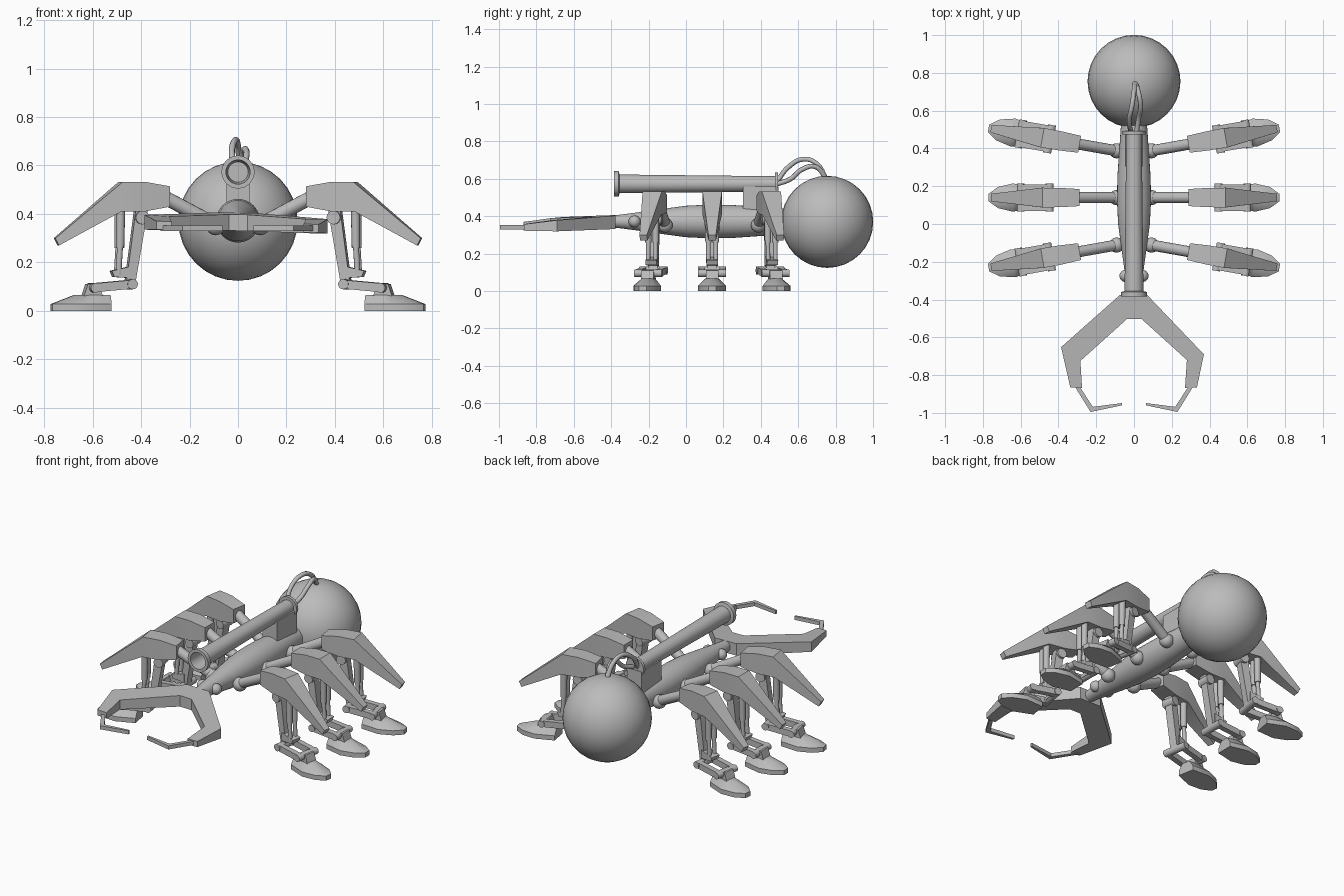
import bpy, bmesh
from math import radians, cos, sin, pi
from mathutils import Matrix, Vector

cube = bpy.data.objects.get("Cube")
if cube:
    bpy.data.objects.remove(cube, do_unlink=True)

grey = bpy.data.materials.new("plain grey")
grey.use_nodes = True
grey.diffuse_color = (0.5, 0.5, 0.5, 1)
grey.node_tree.nodes["Principled BSDF"].inputs["Base Color"].default_value = (0.5, 0.5, 0.5, 1)
IDENTITY = Matrix.Identity(4)


def finish(name, bm, place=IDENTITY):
    """Turn a bmesh into a placed object, smooth except at sharp edges."""
    bm.transform(place)
    bmesh.ops.recalc_face_normals(bm, faces=bm.faces)
    mesh = bpy.data.meshes.new(name)
    bm.to_mesh(mesh)
    bm.free()
    mesh.shade_smooth()
    mesh.set_sharp_from_angle(angle=radians(32))
    mesh.materials.append(grey)
    ob = bpy.data.objects.new(name, mesh)
    bpy.context.collection.objects.link(ob)
    return ob


def loft(name, rings, place=IDENTITY):
    """Skin a row of closed rings and cap both ends."""
    bm = bmesh.new()
    rows = [[bm.verts.new(p) for p in ring] for ring in rings]
    n = len(rows[0])
    for a, b in zip(rows, rows[1:]):
        for i in range(n):
            bm.faces.new((a[i], a[(i + 1) % n], b[(i + 1) % n], b[i]))
    bm.faces.new(rows[0])
    bm.faces.new(rows[-1])
    return finish(name, bm, place)


def lathe(name, profile, z, sides=32):
    """Revolve (y, radius) pairs about a lengthwise axis at height z."""
    turns = [2 * pi * i / sides for i in range(sides)]
    return loft(name, [[(r * cos(t), y, z + r * sin(t)) for t in turns] for y, r in profile])


def rod(name, start, end, r1, r2, place=IDENTITY, sides=16):
    start, end = Vector(start), Vector(end)
    axis = end - start
    bm = bmesh.new()
    bmesh.ops.create_cone(bm, cap_ends=True, segments=sides, radius1=r1, radius2=r2, depth=axis.length)
    turn = axis.to_track_quat('Z', 'Y').to_matrix().to_4x4()
    bm.transform(Matrix.Translation((start + end) / 2) @ turn)
    return finish(name, bm, place)


def ball(name, centre, radius, place=IDENTITY, u=24, v=12):
    bm = bmesh.new()
    bmesh.ops.create_uvsphere(bm, u_segments=u, v_segments=v, radius=radius)
    bm.transform(Matrix.Translation(centre))
    return finish(name, bm, place)


def slab(name, outline, half, place=IDENTITY, y=0):
    """Extrude an (x, z) outline sideways about y."""
    return loft(name, [[(x, y + s * half, z) for x, z in outline] for s in (-1, 1)], place)


# Body, tail sphere and gun barrel
lathe("body", [(-.44, .03), (-.37, .034), (-.27, .047), (-.12, .068), (0, .084), (.12, .09),
               (.25, .088), (.38, .079), (.54, .068)], .372)
ball("tail_sphere", (0, .755, .37), .246, u=32, v=16)
lathe("barrel", [(-.25, .042), (-.385, .05), (-.385, .068), (-.36, .068), (-.355, .05), (.1, .045),
                 (.475, .041), (.475, .06), (.492, .06), (.492, .035)], .573)
slab("barrel_mount", [(-.048, .41), (.048, .41), (.048, .56), (-.048, .56)], .095, y=.4)

# Cables arching from the barrel to the sphere
arcs = {
    "cable_high": [(-.015, .48, .575), (-.025, .55, .665), (-.01, .63, .705), (0, .70, .68), (.005, .75, .6)],
    "cable_low": [(.012, .48, .57), (.025, .56, .6), (.035, .62, .65), (.025, .69, .665), (.005, .75, .6)],
}
for name, points in arcs.items():
    curve = bpy.data.curves.new(name, 'CURVE')
    curve.dimensions = '3D'
    curve.bevel_depth = .013
    curve.bevel_resolution = 2
    curve.resolution_u = 8
    spline = curve.splines.new('BEZIER')
    spline.bezier_points.add(len(points) - 1)
    for bp, co in zip(spline.bezier_points, points):
        bp.co = co
        bp.handle_left_type = bp.handle_right_type = 'AUTO'
    curve.materials.append(grey)
    bpy.context.collection.objects.link(bpy.data.objects.new(name, curve))

# Pincer plate, thinning toward its ends
outline = [(-.075, -.376), (-.386, -.652), (-.337, -.866), (-.275, -.868), (-.284, -.725), (-.037, -.503),
           (.04, -.503), (.28, -.72), (.27, -.868), (.333, -.866), (.37, -.69), (.07, -.376)]


def pincer_ring(top):
    ring = []
    for x, y in outline:
        reach = -y - .376
        z = .405 - .06 * reach - .02 * x if top else .333 - .02 * reach - .02 * x
        if y < -.8:
            z += -.012 if top else .006
        ring.append((x, y, z))
    return ring


loft("pincer", [pincer_ring(False), pincer_ring(True)])

# Hooked pincer tips
for side, label in ((1, "left"), (-1, "right")):
    inner = [(.295, -.85), (.218, -.968), (.063, -.948)]
    outer = [(.32, -.85), (.23, -.995), (.063, -.96)]
    tip = [(side * x, y) for x, y in inner + outer[::-1]]
    loft(label + "_pincer_tip", [[(x, y, z) for x, y in tip] for z in (.33, .352)])
    ball(label + "_eye", (side * .045, -.275, .372), .032)

# Legs: every part is modelled pointing to +x, then turned or mirrored
SOLE = [(.53, -.05), (.64, -.075), (.72, -.056), (.77, -.02),
        (.77, .02), (.72, .056), (.64, .075), (.53, .05)]
THIGH = [(.288, .514, .288, .43, .045), (.39, .532, .39, .411, .051),
         (.485, .532, .49, .41, .052), (.757, .3, .742, .27, .02)]


def leg(label, side, hub_y, yaw):
    place = (Matrix.Scale(side, 4, (1, 0, 0)) @ Matrix.Translation((.095, hub_y, 0))
             @ Matrix.Rotation(yaw, 4, 'Z') @ Matrix.Scale(1 / cos(yaw), 4, (1, 0, 0))
             @ Matrix.Translation((-.095, 0, 0)))

    # Hip joint, arm and armoured thigh
    ball(label + "_hip", (.092, 0, .352), .04, place)
    rod(label + "_arm", (.09, 0, .355), (.31, 0, .472), .029, .029, place)
    loft(label + "_thigh", [[(xt, -w, zt), (xt, w, zt), (xb, w, zb), (xb, -w, zb)]
                            for xt, zt, xb, zb, w in THIGH], place)

    # Shin with pivots, and the pistons beside it
    slab(label + "_shin", [(.375, .42), (.425, .42), (.467, .1), (.43, .1)], .024, place)
    rod(label + "_knee", (.4, -.038, .385), (.4, .038, .385), .028, .028, place)
    rod(label + "_ankle", (.447, -.075, .11), (.447, .075, .11), .021, .021, place)
    slab(label + "_piston_bracket", [(.44, .135), (.515, .14), (.525, .165), (.44, .185)], .03, place)
    for y in (-.02, .02):
        rod(label + "_piston_sleeve", (.488, y, .42), (.49, y, .26), .019, .017, place, 12)
        rod(label + "_piston_rod", (.49, y, .27), (.497, y, .15), .012, .012, place, 12)

    # Paired ankle links
    for y in (-.054, .054):
        slab(label + "_link", [(.44, .092), (.6, .077), (.618, .095), (.605, .113), (.44, .128)],
             .016, place, y)
    rod(label + "_foot_pivot", (.6, -.075, .095), (.6, .075, .095), .02, .02, place)
    slab(label + "_foot_bracket", [(.56, .05), (.645, .05), (.625, .11), (.58, .11)], .034, place)

    # Foot with a sloping toe
    top = [(.53 + (x - .53) * .6, y * .5, .066) for x, y in SOLE]
    loft(label + "_foot", [[(x, y, 0) for x, y in SOLE], [(x, y, .028) for x, y in SOLE], top], place)


for side, word in ((1, "left"), (-1, "right")):
    leg(word + "_front_leg", side, -.112, -radians(10))
    leg(word + "_middle_leg", side, .14, 0)
    leg(word + "_back_leg", side, .388, radians(10))
